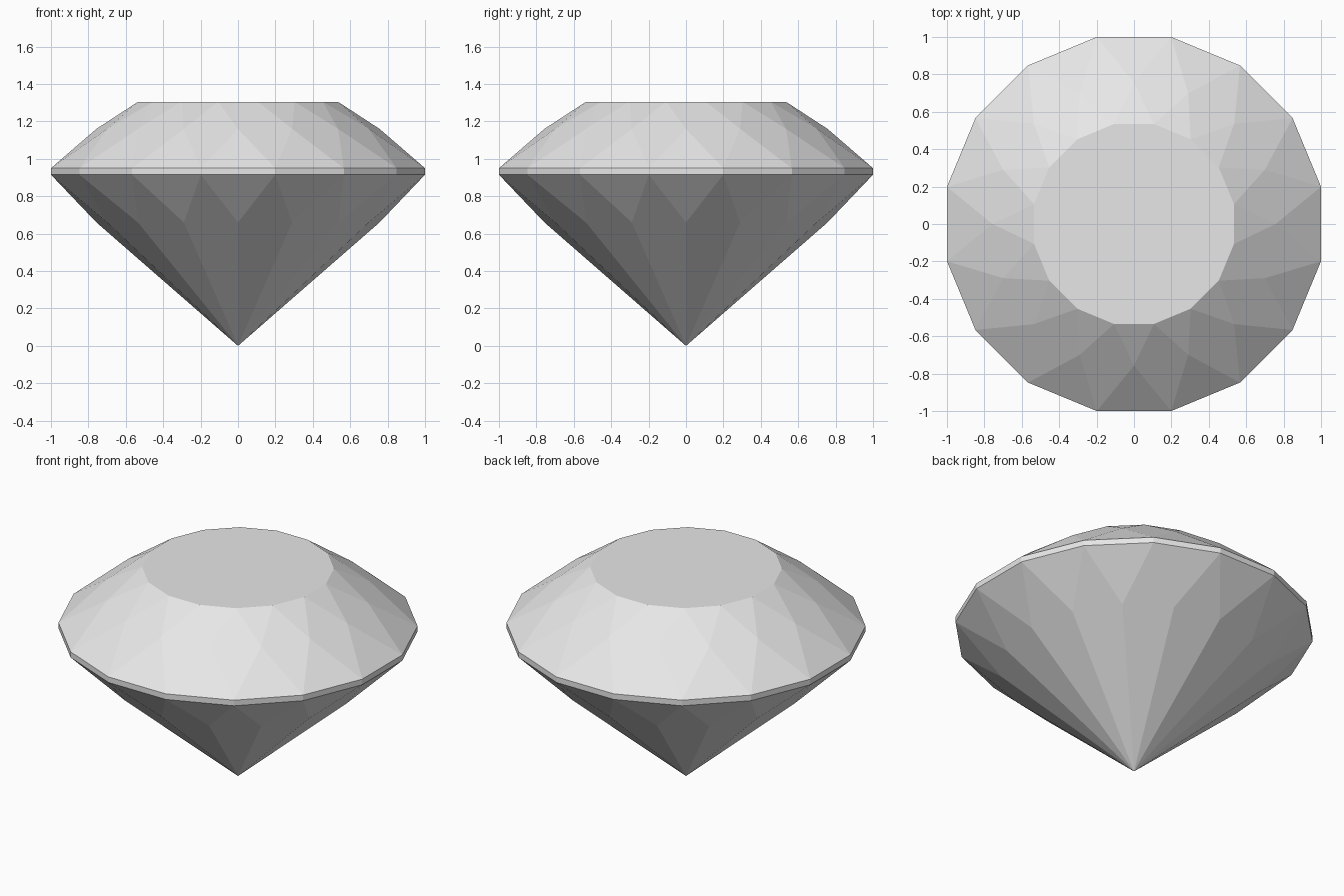
import bpy
import bmesh
from math import cos, sin, pi

if "Cube" in bpy.data.objects:
    bpy.data.objects.remove(bpy.data.objects["Cube"], do_unlink=True)

SIDES = 16
STEP = 2 * pi / SIDES

stone = bpy.data.materials.new("pale_grey_stone")
stone.use_nodes = True
colour = (0.8, 0.8, 0.8, 1)
stone.diffuse_color = colour
stone.node_tree.nodes["Principled BSDF"].inputs["Base Color"].default_value = colour

bm = bmesh.new()


def ring(radius, z, shift):
    """Ring of corners; shift is the turn in steps."""
    return [bm.verts.new((radius * cos((i + shift) * STEP),
                          radius * sin((i + shift) * STEP), z))
            for i in range(SIDES)]


# Rings from top to bottom
girdle_radius = 1 / cos(STEP / 2)
table = ring(0.545, 1.305, 0.5)
crown = ring(0.757, 1.16, 0)
girdle_top = ring(girdle_radius, 0.95, 0.5)
girdle_low = ring(girdle_radius, 0.915, 0.5)
pavilion = ring(0.757, 0.66, 0)
culet = bm.verts.new((0, 0, 0))

# Flat table on top
bm.faces.new(table)

for i in range(SIDES):
    j = (i + 1) % SIDES
    # Crown: star facet, two kite halves, lower facet
    bm.faces.new((table[i], crown[j], table[j]))
    bm.faces.new((table[i], crown[i], girdle_top[i], crown[j]))
    bm.faces.new((crown[j], girdle_top[i], girdle_top[j]))
    # Girdle band
    bm.faces.new((girdle_top[i], girdle_low[i], girdle_low[j], girdle_top[j]))
    # Pavilion: upper facet and long kite down to the point
    bm.faces.new((girdle_low[i], pavilion[j], girdle_low[j]))
    bm.faces.new((girdle_low[i], pavilion[i], culet, pavilion[j]))

bmesh.ops.recalc_face_normals(bm, faces=bm.faces)
mesh = bpy.data.meshes.new("cut_gem")
bm.to_mesh(mesh)
bm.free()
mesh.materials.append(stone)
gem = bpy.data.objects.new("cut_gem", mesh)
bpy.context.collection.objects.link(gem)
